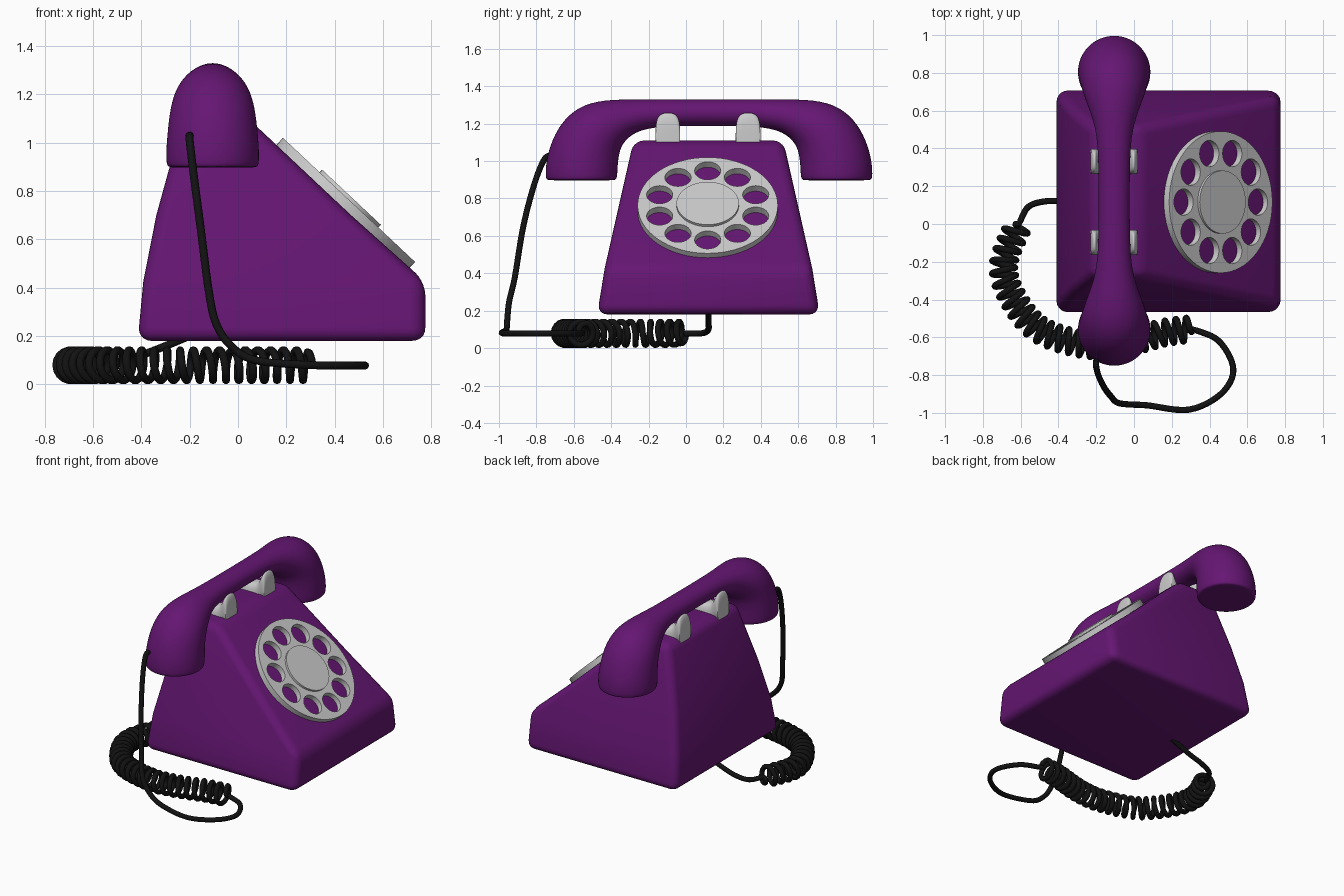
import bpy, bmesh
from math import sin, cos, pi, radians
from mathutils import Vector

if "Cube" in bpy.data.objects:
    bpy.data.objects.remove(bpy.data.objects["Cube"])

CY = 0.12  # centre line of the phone in y


def material(name, rgb):
    m = bpy.data.materials.new(name)
    m.diffuse_color = (*rgb, 1)
    m.use_nodes = True
    m.node_tree.nodes["Principled BSDF"].inputs["Base Color"].default_value = m.diffuse_color
    return m


purple = material("purple_plastic", (0.13, 0.008, 0.17))
black = material("black_rubber", (0.006, 0.006, 0.006))


def finish(ob, mat=None, angle=35):
    """Apply modifiers / turn curves into meshes, then smooth and colour."""
    bpy.ops.object.select_all(action='DESELECT')
    bpy.context.view_layer.objects.active = ob
    ob.select_set(True)
    bpy.ops.object.convert(target='MESH')
    ob = bpy.context.object
    bpy.ops.object.shade_smooth_by_angle(angle=radians(angle))
    if mat:
        ob.data.materials.clear()
        ob.data.materials.append(mat)
    return ob


def loft(name, rings):
    """Skin a list of equal-length point rings and cap both ends."""
    bm = bmesh.new()
    vs = [[bm.verts.new(p) for p in r] for r in rings]
    n = len(rings[0])
    for a, b in zip(vs, vs[1:]):
        for i in range(n):
            j = (i + 1) % n
            bm.faces.new((a[i], a[j], b[j], b[i]))
    bm.faces.new(vs[0])
    bm.faces.new(vs[-1])
    bmesh.ops.recalc_face_normals(bm, faces=bm.faces)
    me = bpy.data.meshes.new(name)
    bm.to_mesh(me)
    bm.free()
    ob = bpy.data.objects.new(name, me)
    bpy.context.collection.objects.link(ob)
    return ob


def subdivide(ob, levels=2):
    s = ob.modifiers.new("smooth", 'SUBSURF')
    s.levels = s.render_levels = levels


def catmull(pts, steps=16):
    """Smooth dense path through the points."""
    p = [Vector(q) for q in pts]
    p = [2 * p[0] - p[1]] + p + [2 * p[-1] - p[-2]]
    out = []
    for a, b, c, d in zip(p, p[1:], p[2:], p[3:]):
        for k in range(steps):
            t = k / steps
            out.append(0.5 * (2 * b + (c - a) * t + (2 * a - 5 * b + 4 * c - d) * t * t
                              + (3 * b - a - 3 * c + d) * t ** 3))
    return out + [p[-2]]


def resample(path, n):
    """n evenly spaced points on a path."""
    acc = [0.0]
    for a, b in zip(path, path[1:]):
        acc.append(acc[-1] + (b - a).length)
    out, k = [], 0
    for i in range(n):
        s = acc[-1] * i / (n - 1)
        while k < len(acc) - 2 and acc[k + 1] < s:
            k += 1
        out.append(path[k].lerp(path[k + 1], (s - acc[k]) / (acc[k + 1] - acc[k])))
    return out


# Body: wedge made of rectangular levels (z, back x, front x, half width)
levels = [(0.18, -0.415, 0.775, 0.595), (0.425, -0.392, 0.775, 0.555),
          (0.70, -0.338, 0.468, 0.493), (1.11, -0.225, 0.032, 0.40)]
body = loft("body", [[(a, CY - w, z), (b, CY - w, z), (b, CY + w, z), (a, CY + w, z)]
                     for z, a, b, w in levels])
bev = body.modifiers.new("rounded_edges", 'BEVEL')
bev.width, bev.segments = 0.055, 5
bev.limit_method, bev.angle_limit = 'ANGLE', radians(30)
finish(body, purple)

# Handset: cross-sections (outer d, outer z, inner d, inner z, half width in x)
half = [(0.83, 0.897, 0.53, 0.897, 0.15), (0.868, 0.898, 0.497, 0.898, 0.185),
        (0.877, 0.91, 0.488, 0.91, 0.195), (0.876, 0.98, 0.486, 0.97, 0.195),
        (0.855, 1.08, 0.48, 1.03, 0.188), (0.80, 1.20, 0.465, 1.085, 0.178),
        (0.70, 1.295, 0.42, 1.135, 0.155), (0.56, 1.33, 0.36, 1.165, 0.118),
        (0.40, 1.33, 0.28, 1.18, 0.092), (0.2, 1.33, 0.19, 1.187, 0.083)]
sections = [(*s, 1) for s in half] + [(*s, -1) for s in reversed(half)]
rings = []
for od, oz, nd, nz, w, side in sections:
    ring = []
    for i in range(20):
        a = 2 * pi * i / 20
        t = 0.5 + 0.5 * cos(a)
        ring.append((-0.105 + w * sin(a), CY + 0.003 + side * (nd + (od - nd) * t), nz + (oz - nz) * t))
    rings.append(ring)
handset = loft("handset", rings)
subdivide(handset)
finish(handset, purple, 50)

# Cradles: U-shaped saddles with a prong on each side of the handle
saddle = [(-0.126, 1.19), (-0.12, 1.24), (-0.105, 1.267), (-0.09, 1.245), (-0.07, 1.19), (-0.04, 1.165)]
saddle += [(-x, z) for x, z in reversed(saddle)]
for name, y in (("cradle_near", -0.097), ("cradle_far", 0.332)):
    arch = [(-0.068, None), (-0.067, -0.075), (-0.056, -0.02), (-0.025, 0)]
    arch += [(-u, v) for u, v in reversed(arch)]
    cradle = loft(name, [[(-0.105 + x, y + u, 1.05 if v is None else z + v) for u, v in arch]
                         for x, z in saddle])
    subdivide(cradle)
    finish(cradle, None, 50)

# Finger wheel: disc outline with ten round holes, extruded
TILT = radians(43.2)
normal = Vector((sin(TILT), 0, cos(TILT)))
centre = Vector((0.445, CY - 0.004, 0.748))
cu = bpy.data.curves.new("finger_wheel", 'CURVE')
cu.dimensions, cu.fill_mode, cu.extrude = '2D', 'BOTH', 0.021


def circle(cx, cy, r, n):
    s = cu.splines.new('POLY')
    s.points.add(n - 1)
    for i, p in enumerate(s.points):
        a = 2 * pi * i / n
        p.co = (cx + r * cos(a), cy + r * sin(a), 0, 1)
    s.use_cyclic_u = True


circle(0, 0, 0.375, 64)
for k in range(10):
    circle(0.27 * cos(k * pi / 5), 0.27 * sin(k * pi / 5), 0.07, 28)
wheel = bpy.data.objects.new("finger_wheel", cu)
bpy.context.collection.objects.link(wheel)
wheel.location, wheel.rotation_euler = centre, (0, TILT, 0)
finish(wheel)

# Dial hub
bpy.ops.mesh.primitive_cylinder_add(vertices=48, radius=0.167, depth=0.05,
                                    location=centre + normal * 0.011, rotation=(0, TILT, 0))
bpy.context.object.name = "dial_hub"
finish(bpy.context.object)

# Cord: smooth lead from the handset, coiled middle, smooth tail into the base
lead = [(-0.20, -0.72, 1.03), (-0.20, -0.757, 1.01), (-0.185, -0.81, 0.88), (-0.155, -0.87, 0.65),
        (-0.12, -0.915, 0.38), (-0.09, -0.945, 0.25), (-0.03, -0.955, 0.16), (0.07, -0.96, 0.10),
        (0.29, -0.983, 0.08), (0.46, -0.90, 0.078), (0.526, -0.77, 0.078), (0.45, -0.62, 0.078),
        (0.31, -0.555, 0.079)]
coil = [(0.31, -0.555, 0.079), (0.16, -0.575, 0.079), (-0.05, -0.63, 0.079), (-0.25, -0.64, 0.079),
        (-0.50, -0.56, 0.079), (-0.645, -0.385, 0.079), (-0.69, -0.21, 0.079), (-0.61, 0.0, 0.079)]
tail = [(-0.61, 0.0, 0.079), (-0.56, 0.09, 0.08), (-0.47, 0.12, 0.10), (-0.36, 0.12, 0.135), (-0.20, 0.12, 0.20)]

TURNS, PER = 27, 18
mid = resample(catmull(coil), TURNS * PER + 1)
helix = []
for i, p in enumerate(mid):
    t = (mid[min(i + 1, len(mid) - 1)] - mid[max(i - 1, 0)]).normalized()
    side = Vector((-t.y, t.x, 0))
    r = 0.0625 * min(1, i / 6, (len(mid) - 1 - i) / 6)  # ramps in and out of the coil
    a = 2 * pi * i / PER
    helix.append(p + r * (side * cos(a) + Vector((0, 0, sin(a)))))
path = catmull(lead, 6)[:-1] + helix + catmull(tail, 6)[1:]
cc = bpy.data.curves.new("cord", 'CURVE')
cc.dimensions, cc.bevel_depth, cc.bevel_resolution, cc.use_fill_caps = '3D', 0.0165, 3, True
sp = cc.splines.new('POLY')
sp.points.add(len(path) - 1)
for q, p in zip(sp.points, path):
    q.co = (*p, 1)
cord = bpy.data.objects.new("cord", cc)
bpy.context.collection.objects.link(cord)
finish(cord, black, 60)
